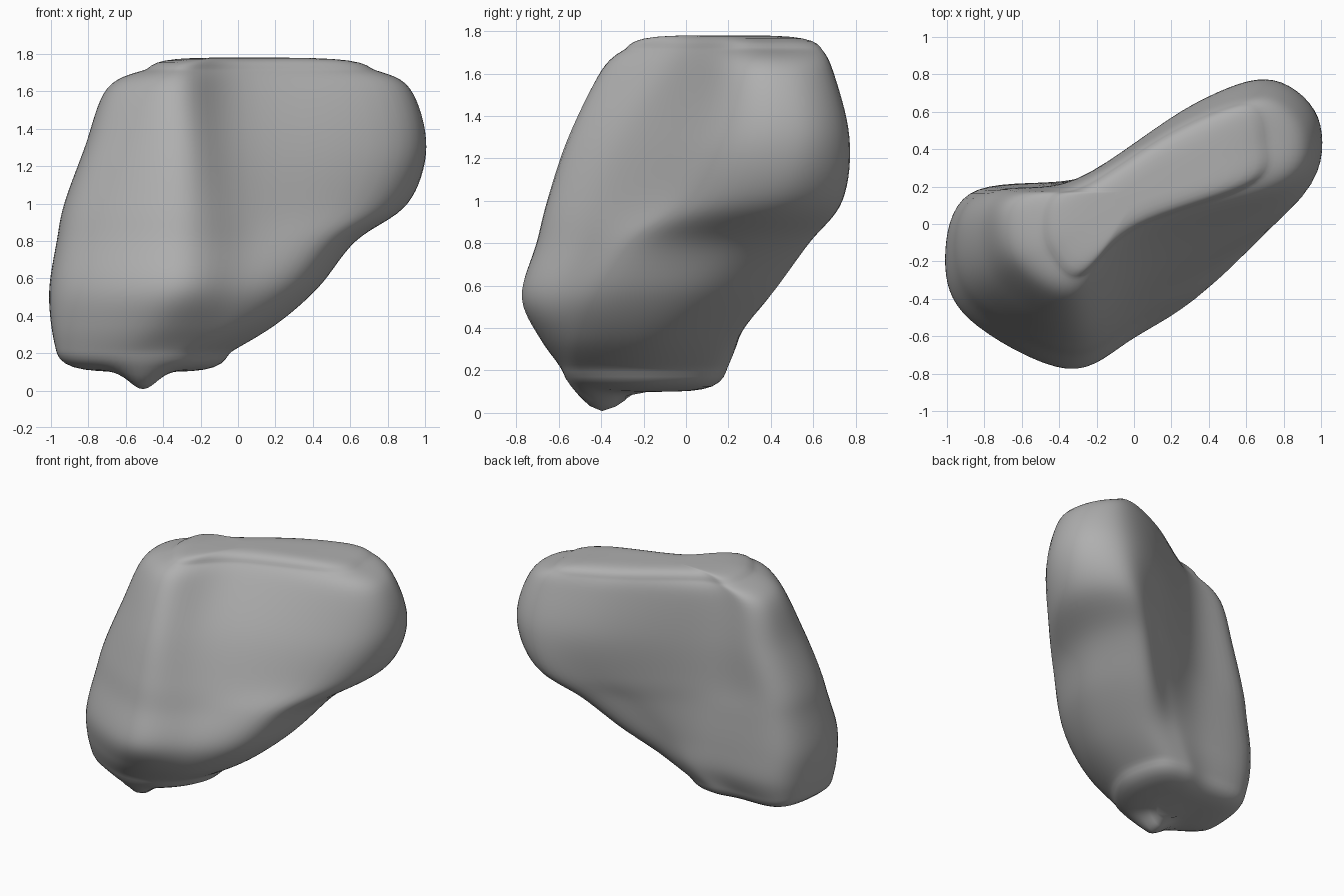
import bpy
import math
from mathutils import Vector

default_cube = bpy.data.objects.get("Cube")
if default_cube:
    bpy.data.objects.remove(default_cube, do_unlink=True)

# Horizontal slices of the boulder, bottom to top: height, then the outline from
# the left end, front ridge, front middle, front corner, tip, and back again
SLICES = [
    (.2, [(-.97, -.24), (-.6, -.57), (-.32, -.55), (-.13, -.38),
          (-.05, -.15), (-.12, .12), (-.3, .19), (-.5, .16)]),
    (.35, [(-1, -.22), (-.46, -.69), (-.08, -.57), (.12, -.38),
           (.2, -.1), (.08, .2), (-.15, .25), (-.4, .22)]),
    (.55, [(-1.01, -.18), (-.36, -.78), (0, -.61), (.32, -.37),
           (.43, .05), (.25, .39), (-.05, .31), (-.36, .23)]),
    (.8, [(-.97, -.14), (-.33, -.71), (.05, -.5), (.5, -.25),
          (.63, .25), (.45, .58), (.1, .43), (-.33, .23)]),
    (1, [(-.93, -.1), (-.32, -.66), (.06, -.42), (.74, -.02),
         (.91, .44), (.67, .74), (.27, .58), (-.32, .23)]),
    (1.3, [(-.82, -.06), (-.31, -.56), (.05, -.29), (.87, .12),
           (1, .53), (.75, .77), (.33, .65), (-.3, .24)]),
    (1.62, [(-.7, 0), (-.31, -.4), (.03, -.09), (.8, .19),
            (.91, .48), (.71, .69), (.3, .58), (-.3, .22)]),
    (1.72, [(-.48, 0), (-.29, -.28), (.01, -.02), (.64, .22),
            (.7, .45), (.61, .64), (.22, .5), (-.24, .21)]),
]
STEPS = 8


def spline(points, closed):
    """Smooth curve through the points."""
    n = len(points)

    def pick(i):
        return points[i % n] if closed else points[min(max(i, 0), n - 1)]

    result = []
    for i in range(n if closed else n - 1):
        a, b, c, d = (pick(i + k) for k in (-1, 0, 1, 2))
        for s in range(STEPS):
            t = s / STEPS
            bend = (c - a) * t + (a * 2 - b * 5 + c * 4 - d) * t ** 2
            result.append(b + (bend + (b * 3 - a - c * 3 + d) * t ** 3) / 2)
    if not closed:
        result.append(points[-1])
    return result


def outline(z, points):
    """Slice outline, with the left end squared off by two extra corners."""
    ring = [Vector((x, y, z)) for x, y in points]
    end, ridge, back = ring[0], ring[1], ring[-1]
    front_corner = Vector((end.x * .8 + ridge.x * .2, end.y * .45 + ridge.y * .55, z))
    back_corner = Vector((end.x * .8 + back.x * .2, back.y * .72, z))
    return spline([end, front_corner] + ring[1:] + [back_corner], True)


def cap(ring, height):
    """Rings shrinking to the middle of an end slice, over a rounded rim."""
    centre = sum(ring, Vector()) / len(ring)
    result = []
    for k in range(1, STEPS):
        size = math.sin(math.pi / 2 * k / STEPS)
        rise = Vector((0, 0, height * math.sqrt(1 - size ** 5)))
        result.append([centre.lerp(p, size) + rise for p in ring])
    return result


# Loft the slices and close both ends
columns = [spline(list(column), False)
           for column in zip(*(outline(z, points) for z, points in SLICES))]
rings = [list(ring) for ring in zip(*columns)]
rings = cap(rings[0], -.1) + rings + cap(rings[-1], .06)[::-1]

# Pull a small nub down from the underside
nub = Vector((-.51, -.4))
for ring in rings:
    for p in ring:
        if p.z < .3:
            p.z -= .13 * math.exp(-((p.xy - nub).length / .1) ** 2)

count = len(rings[0])
verts = [p for ring in rings for p in ring]
faces = [tuple(range(count))[::-1], tuple(range(len(verts) - count, len(verts)))]
for r in range(len(rings) - 1):
    for i in range(count):
        j = (i + 1) % count
        low, high = r * count, (r + 1) * count
        faces.append((low + i, low + j, high + j, high + i))

mesh = bpy.data.meshes.new("boulder")
mesh.from_pydata(verts, [], faces)
boulder = bpy.data.objects.new("boulder", mesh)
bpy.context.collection.objects.link(boulder)

# Weathered edges
smooth = boulder.modifiers.new("weathering", "SMOOTH")
smooth.factor = .5
smooth.iterations = 7
mesh.shade_smooth()

# Plain stone colour
stone = bpy.data.materials.new("grey stone")
stone.use_nodes = True
colour = (.43, .43, .43, 1)
stone.diffuse_color = colour
stone.node_tree.nodes["Principled BSDF"].inputs["Base Color"].default_value = colour
mesh.materials.append(stone)
